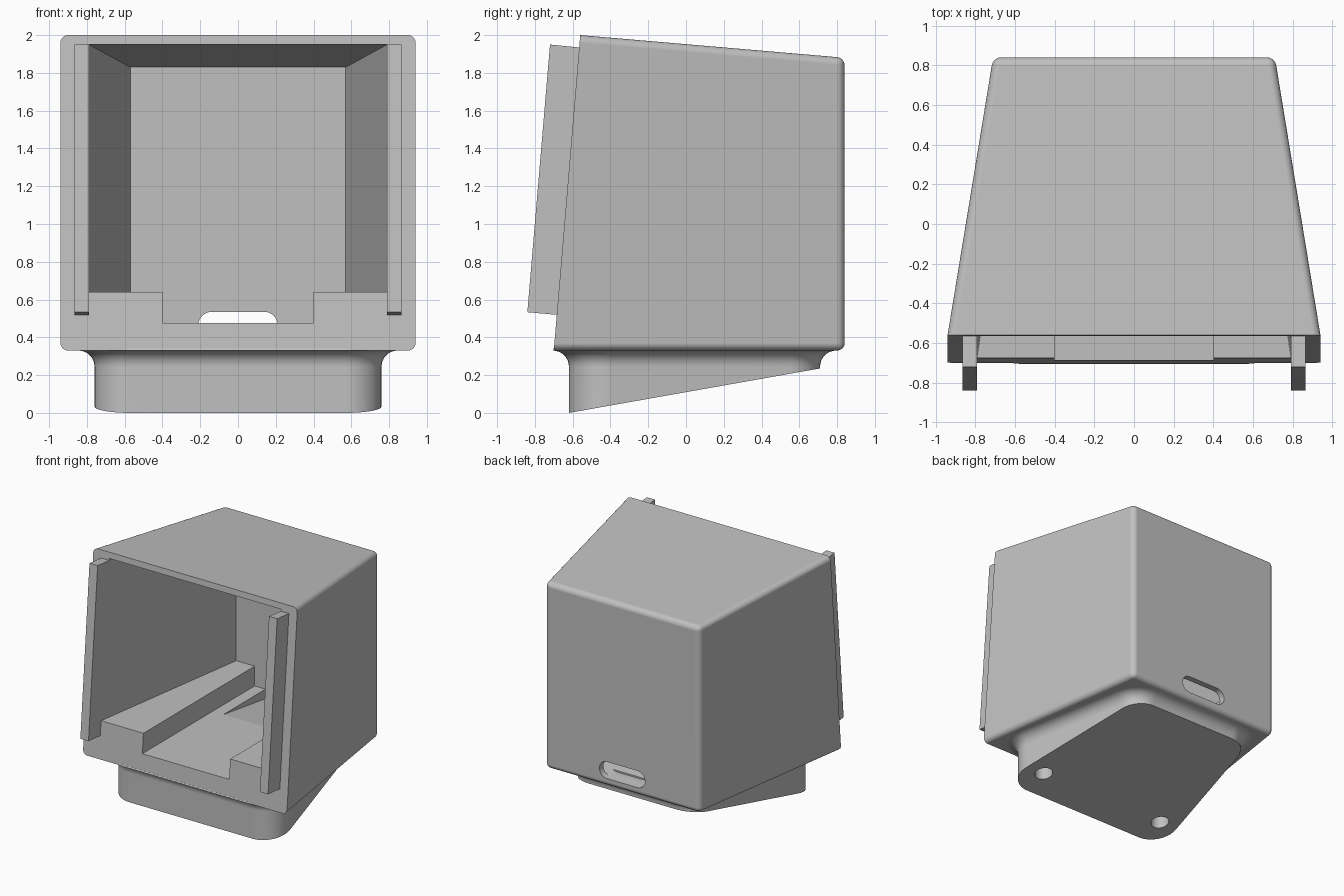
import bpy
import bmesh
from math import sin, cos, atan2, pi, radians
from mathutils import Vector

cube = bpy.data.objects.get("Cube")
if cube:
    bpy.data.objects.remove(cube, do_unlink=True)

GREY = (0.53, 0.53, 0.53, 1)
plastic = bpy.data.materials.new("grey plastic")
plastic.use_nodes = True
plastic.diffuse_color = GREY
plastic.node_tree.nodes["Principled BSDF"].inputs["Base Color"].default_value = GREY


def finish(name, bm):
    """Turn a bmesh into a named object."""
    bmesh.ops.recalc_face_normals(bm, faces=bm.faces)
    mesh = bpy.data.meshes.new(name)
    bm.to_mesh(mesh)
    bm.free()
    mesh.materials.append(plastic)
    obj = bpy.data.objects.new(name, mesh)
    bpy.context.collection.objects.link(obj)
    return obj


def loft(rings):
    """Skin a list of equal point rings and cap both ends."""
    bm = bmesh.new()
    rows = [[bm.verts.new(p) for p in ring] for ring in rings]
    n = len(rows[0])
    for a, b in zip(rows, rows[1:]):
        for i in range(n):
            j = (i + 1) % n
            bm.faces.new((a[i], a[j], b[j], b[i]))
    bm.faces.new(rows[0])
    bm.faces.new(rows[-1])
    return bm


def panel(half, y_low, z_low, y_high, z_high):
    """Four corners of a symmetrical, possibly tilted rectangle."""
    return [Vector(p) for p in ((-half, y_low, z_low), (half, y_low, z_low),
                                (half, y_high, z_high), (-half, y_high, z_high))]


def activate(obj):
    bpy.ops.object.select_all(action='DESELECT')
    obj.select_set(True)
    bpy.context.view_layer.objects.active = obj


def cut(obj, cutter):
    """Subtract a cutter and remove it."""
    mod = obj.modifiers.new("cut", 'BOOLEAN')
    mod.operation = 'DIFFERENCE'
    mod.solver = 'EXACT'
    mod.object = cutter
    activate(obj)
    bpy.ops.object.modifier_apply(modifier=mod.name)
    bpy.data.objects.remove(cutter, do_unlink=True)


def smooth(obj):
    activate(obj)
    bpy.ops.object.shade_smooth_by_angle(angle=radians(30))
    obj.modifiers.new("normals", 'WEIGHTED_NORMAL').keep_sharp = True


# Tapered shell, rounded everywhere except around its leaning front face
front = panel(0.94, -0.70, 0.33, -0.56, 2.0)
back = panel(0.71, 0.84, 0.33, 0.84, 1.88)
bm = loft([front, back])
rounded = [e for e in bm.edges if any(v.co.y > 0 for v in e.verts)]
bmesh.ops.bevel(bm, geom=rounded, offset=0.04, segments=5, profile=0.5, affect='EDGES')
shell = finish("shell", bm)

# Tapered cavity, carried a little past the front face
mouth = panel(0.79, -0.674, 0.64, -0.565, 1.95)
rear = panel(0.57, 0.79, 0.64, 0.79, 1.83)
mouth = [m + (m - r) * 0.1 for m, r in zip(mouth, rear)]
cut(shell, finish("cavity_cutter", loft([mouth, rear])))

# Channel between the two ledges, and the ramp down to the cable slot
cut(shell, finish("channel_cutter", loft([panel(0.4, -0.9, 0.475, -0.9, 0.7),
                                          panel(0.4, 0.79, 0.475, 0.79, 0.7)])))
cut(shell, finish("ramp_cutter", loft([panel(0.3, 0.24, 0.474, 0.24, 0.6),
                                       panel(0.3, 0.789, 0.395, 0.789, 0.6)])))

# Cable slot through the back wall
pill = []
for i in range(26):
    side = 1 if i < 13 else -1
    a = -pi / 2 + pi * (i % 13) / 12 + (0 if side > 0 else pi)
    pill.append((side * 0.14 + 0.07 * cos(a), 0.465 + 0.07 * sin(a)))
cut(shell, finish("slot_cutter", loft([[(x, y, z) for x, z in pill] for y in (0.7, 1.0)])))
smooth(shell)

# Guide rails standing out from the front face
profile = [(-0.72, 1.95), (-0.55, 1.933), (-0.67, 0.518), (-0.84, 0.533)]
for name, x0, x1 in (("left_rail", 0.79, 0.865), ("right_rail", -0.865, -0.79)):
    finish(name, loft([[(x, y, z) for y, z in profile] for x in (x0, x1)]))

# Foot: rounded tapered outline, flared at the top and cut on a slant below
FRONT_X, FRONT_Y, BACK_X, BACK_Y, RADIUS = 0.57, -0.43, 0.40, 0.52, 0.19
taper = atan2(FRONT_X - BACK_X, BACK_Y - FRONT_Y)


def outline(grow):
    half = []
    for cx, cy, a0, a1 in ((FRONT_X, FRONT_Y, -pi / 2, taper),
                           (BACK_X, BACK_Y, taper, pi / 2)):
        for i in range(11):
            a = a0 + (a1 - a0) * i / 10
            half.append((cx + (RADIUS + grow) * cos(a), cy + (RADIUS + grow) * sin(a)))
    return half + [(-x, y) for x, y in reversed(half)]


def slant(y):
    return 0.177 * (y + 0.62)


rings = [[(x, y, slant(y)) for x, y in outline(0)]]
for i in range(9):
    a = pi / 2 * i / 8
    rings.append([(x, y, 0.245 + 0.085 * sin(a)) for x, y in outline(0.085 * (1 - cos(a)))])
rings.append([(x, y, 0.34) for x, y in outline(0.08)])
foot = finish("foot", loft(rings))

# Two blind screw holes under the front of the foot
for x in (-0.59, 0.59):
    ring = [(x + 0.07 * cos(pi * i / 12), -0.39 + 0.07 * sin(pi * i / 12)) for i in range(24)]
    cut(foot, finish("hole_cutter", loft([[(u, v, z) for u, v in ring] for z in (-0.1, 0.2)])))
smooth(foot)
